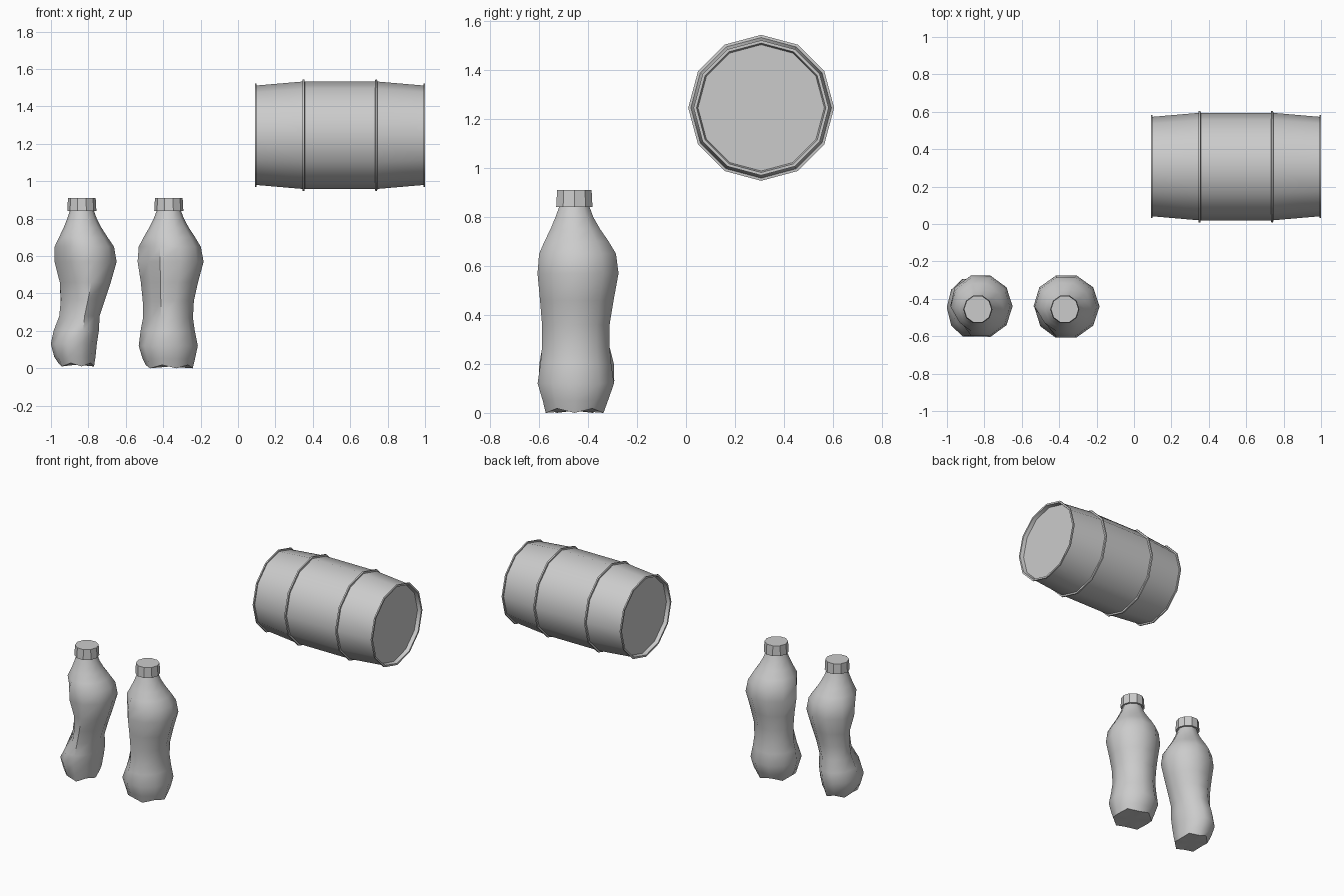
import bpy, bmesh, math
from mathutils import Vector

if "Cube" in bpy.data.objects:
    bpy.data.objects.remove(bpy.data.objects["Cube"])


def loft(name, rings, angle=40):
    """Skin a list of equal-length vertex rings and close both ends."""
    bm = bmesh.new()
    vs = [[bm.verts.new(p) for p in ring] for ring in rings]
    n = len(vs[0])
    for a, b in zip(vs, vs[1:]):
        for i in range(n):
            j = (i + 1) % n
            bm.faces.new((a[i], a[j], b[j], b[i]))
    for ring in (vs[0], vs[-1]):
        centre = sum((v.co for v in ring), Vector()) / n
        hub = bm.verts.new(centre)
        for i in range(n):
            bm.faces.new((ring[i], ring[(i + 1) % n], hub))
    bmesh.ops.recalc_face_normals(bm, faces=bm.faces)
    me = bpy.data.meshes.new(name)
    bm.to_mesh(me)
    bm.free()
    ob = bpy.data.objects.new(name, me)
    bpy.context.collection.objects.link(ob)
    bpy.ops.object.select_all(action='DESELECT')
    ob.select_set(True)
    bpy.context.view_layer.objects.active = ob
    bpy.ops.object.shade_smooth_by_angle(angle=math.radians(angle))
    return ob


def angles(n):
    return [2 * math.pi * i / n for i in range(n)]


# Barrel: twelve-sided, lying along x, with rims, hoops and recessed ends
half = [(.115, .258), (.09, .264), (.09, .276), (.099, .276), (.099, .266),
        (.345, .287), (.346, .298), (.356, .298), (.357, .287)]
mid = .545
profile = half + [(2 * mid - x, r) for x, r in reversed(half)]
loft("barrel", [[(x, .307 + r * math.cos(a), 1.246 + r * math.sin(a))
                 for a in angles(12)] for x, r in profile], 35)


# Crushed bottles: elliptical sections flattened on the front-left side
DENT = Vector((.82, .57))


def bottle(name, cap_x, sections):
    rings = []
    for k, (z, cx, cy, rx, ry, lim) in enumerate(sections):
        ring = []
        for i, a in enumerate(angles(10)):
            p = Vector((rx * math.cos(a), ry * math.sin(a)))
            t = p.dot(DENT)
            if t < -lim:
                p += DENT * (-lim - t)
            lift = .018 * (i % 2) if k == 0 else 0   # scalloped foot
            ring.append((cx + p.x, cy + p.y, z + lift))
        rings.append(ring)
    loft(name, rings, 50)
    # Screw cap
    loft(name + "_cap", [[(cap_x + r * math.cos(a), -.456 + r * math.sin(a), z)
                          for a in angles(10)]
                         for z, r in ((.84, .078), (.91, .074))], 30)


bottle("left_bottle", -.835, [
    (.01, -.865, -.455, .095, .122, 1),
    (.06, -.872, -.450, .110, .140, 1),
    (.13, -.878, -.447, .123, .162, 1),
    (.20, -.865, -.447, .121, .160, .115),
    (.28, -.856, -.450, .116, .142, .075),
    (.37, -.842, -.450, .132, .144, .075),
    (.46, -.830, -.445, .150, .155, .090),
    (.57, -.820, -.440, .171, .172, .128),
    (.65, -.822, -.443, .159, .163, .130),
    (.70, -.827, -.447, .130, .136, 1),
    (.75, -.831, -.452, .102, .105, 1),
    (.80, -.834, -.456, .079, .080, 1),
    (.85, -.835, -.456, .062, .062, 1)])

bottle("right_bottle", -.37, [
    (0, -.368, -.455, .126, .124, 1),
    (.05, -.370, -.452, .140, .140, 1),
    (.12, -.373, -.450, .158, .164, 1),
    (.20, -.376, -.450, .145, .152, .130),
    (.27, -.377, -.450, .136, .145, .105),
    (.36, -.377, -.450, .141, .145, .105),
    (.46, -.370, -.446, .156, .158, .120),
    (.57, -.362, -.441, .178, .174, .142),
    (.65, -.365, -.443, .166, .165, .140),
    (.70, -.367, -.447, .138, .138, 1),
    (.75, -.369, -.452, .107, .107, 1),
    (.80, -.370, -.456, .081, .081, 1),
    (.85, -.370, -.456, .062, .062, 1)])
